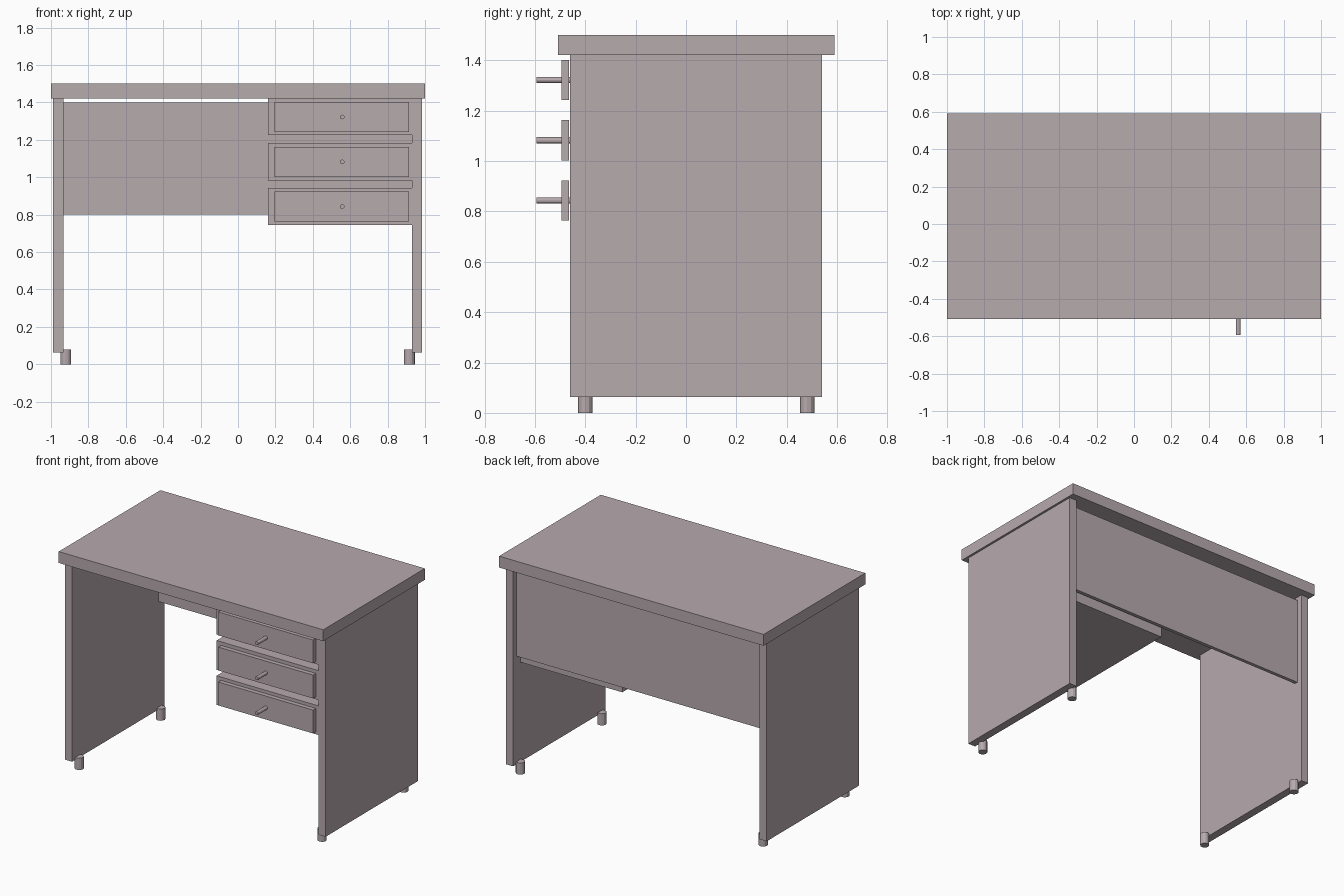
import bpy
import math

if "Cube" in bpy.data.objects:
    bpy.data.objects.remove(bpy.data.objects["Cube"])

mat = bpy.data.materials.new("warm grey laminate")
mat.diffuse_color = (0.47, 0.405, 0.42, 1)
mat.use_nodes = True
mat.node_tree.nodes["Principled BSDF"].inputs["Base Color"].default_value = mat.diffuse_color


def box(name, x, y, z):
    """Box from (min, max) ranges on each axis."""
    centre = [(r[0] + r[1]) / 2 for r in (x, y, z)]
    bpy.ops.mesh.primitive_cube_add(size=1, location=centre)
    ob = bpy.context.object
    ob.name = name
    ob.scale = [r[1] - r[0] for r in (x, y, z)]
    bpy.ops.object.transform_apply(location=False, rotation=False, scale=True)
    ob.data.materials.append(mat)
    return ob


def rod(name, radius, length, centre, tilt=0.0):
    """Faceted cylinder, upright unless tilted about x."""
    bpy.ops.mesh.primitive_cylinder_add(vertices=12, radius=radius, depth=length,
                                        location=centre, rotation=(tilt, 0, 0))
    ob = bpy.context.object
    ob.name = name
    ob.data.materials.append(mat)
    return ob


# Worktop and the panel closing the back of the knee space
box("worktop", (-1, 1), (-0.508, 0.59), (1.422, 1.5))
box("back_panel", (-0.933, 0.93), (0.476, 0.5), (0.8, 1.4))

# Side panels, each on two round feet
for side, x, foot_x in (("left", (-0.988, -0.933), -0.921),
                        ("right", (0.93, 0.985), 0.916)):
    box(side + "_side_panel", x, (-0.46, 0.54), (0.063, 1.422))
    for end, y in (("front", -0.4), ("back", 0.481)):
        rod(f"{side}_{end}_foot", 0.029, 0.08, (foot_x, y, 0.04))

# Three separate drawers, each with an overlaid front and a rod handle
for name, low, high, mid in (("top", 1.225, 1.422, 1.322),
                             ("middle", 0.983, 1.184, 1.082),
                             ("bottom", 0.744, 0.943, 0.843)):
    box(name + "_drawer_box", (0.16, 0.93), (-0.46, 0.46), (low, high))
    box(name + "_drawer_front", (0.196, 0.913), (-0.494, -0.464), (mid - 0.08, mid + 0.08))
    rod(name + "_drawer_handle", 0.0125, 0.136, (0.557, -0.526, mid), math.pi / 2)
